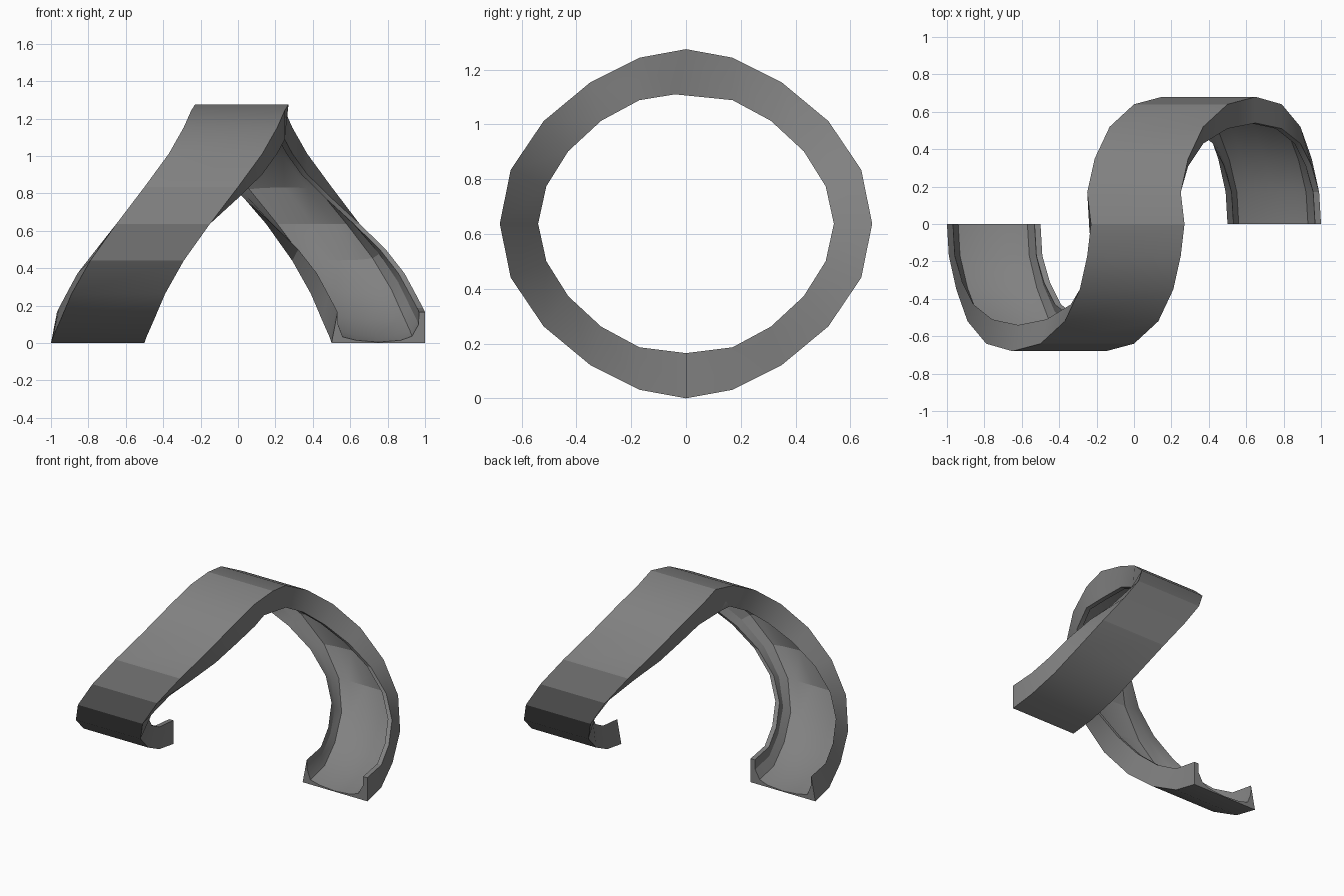
import bpy, bmesh, math

cube = bpy.data.objects.get("Cube")
if cube:
    bpy.data.objects.remove(cube, do_unlink=True)

# Grey plastic used for the whole track
grey = bpy.data.materials.new("track grey")
grey.use_nodes = True
color = (0.22, 0.22, 0.22, 1)
grey.diffuse_color = color
grey.node_tree.nodes["Principled BSDF"].inputs["Base Color"].default_value = color

WIDTH, RADIUS = 0.5, 0.6375

# Channel section: across the width, and share of the wall height
PROFILE = [(0, 0), (.5, 0), (.5, 1), (.468, 1), (.465, .6), (.43, .22), (.37, .09),
           (.25, .03), (.13, .09), (.06, .2), (.035, .6), (.032, 1)]

# Quarter loop: depth of the outer face, then the wall offset toward the middle
DEPTH = [0, .17, .35, .52, .64, .68]
WALL = [(0, .165), (0, .155), (.04, .14), (.09, .11), (.13, .06), (.14, 0)]
# Left edge of the band as it climbs the front half
EDGE = [-1, -.99, -.95, -.89, -.79, -.65, -.5, -.37, -.29, -.25, -.23]


def station(k):
    """Corner point and wall vector of one step on the climbing half."""
    q = min(k, 10 - k)
    z = RADIUS * (1 - math.cos(math.radians(18 * k)))
    dy, dz = WALL[q]
    corner = (EDGE[k], -DEPTH[q], z)
    wall = (0, dy, dz if k <= 5 else -dz)
    if k == 10:                       # skewed crest joint
        wall = (-.04, -.04, -.165)
    return corner, wall


def ring(k):
    """Section points; the second half is the first turned half round z."""
    turned = k > 10
    (x, y, z), (a, b, c) = station(20 - k if turned else k)
    if turned:
        x, y, a, b = -x - WIDTH, -y, -a, -b
    return [(x + u + a * h, y + b * h, z + c * h) for u, h in PROFILE]


# Loop track: rings skinned together and capped at both ends
bm = bmesh.new()
rings = [[bm.verts.new(p) for p in ring(k)] for k in range(21)]
n = len(PROFILE)
for r, s in zip(rings, rings[1:]):
    for i in range(n):
        j = (i + 1) % n
        bm.faces.new((r[i], r[j], s[j], s[i]))
bm.faces.new(rings[0])
bm.faces.new(rings[-1])
bmesh.ops.recalc_face_normals(bm, faces=bm.faces)
mesh = bpy.data.meshes.new("loop_track")
bm.to_mesh(mesh)
bm.free()
mesh.materials.append(grey)

track = bpy.data.objects.new("loop_track", mesh)
bpy.context.collection.objects.link(track)
bpy.context.view_layer.objects.active = track
track.select_set(True)
bpy.ops.object.shade_smooth_by_angle(angle=math.radians(20))
